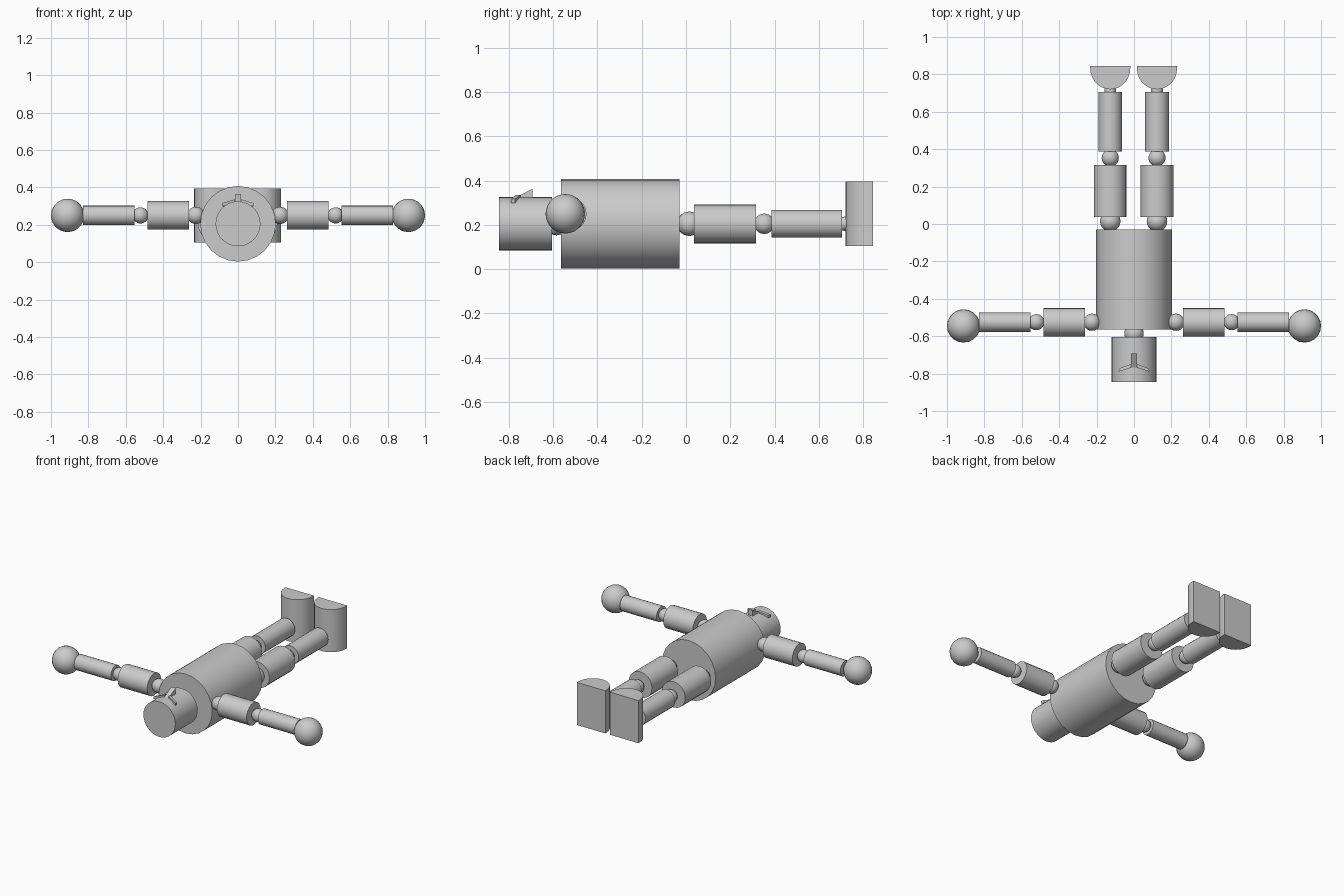
import bpy, bmesh, math
from mathutils import Vector

if "Cube" in bpy.data.objects:
    bpy.data.objects.remove(bpy.data.objects["Cube"])

grey = bpy.data.materials.new("light grey")
grey.diffuse_color = (0.6, 0.6, 0.6, 1)
grey.use_nodes = True
grey.node_tree.nodes["Principled BSDF"].inputs["Base Color"].default_value = grey.diffuse_color


def finish(name, bm, smooth=True):
    bmesh.ops.recalc_face_normals(bm, faces=bm.faces)
    me = bpy.data.meshes.new(name)
    bm.to_mesh(me)
    bm.free()
    me.materials.append(grey)
    ob = bpy.data.objects.new(name, me)
    bpy.context.collection.objects.link(ob)
    if smooth:
        bpy.ops.object.select_all(action='DESELECT')
        ob.select_set(True)
        bpy.context.view_layer.objects.active = ob
        bpy.ops.object.shade_smooth_by_angle(angle=math.radians(35))
    return ob


def tube(name, a, b, r, sides=20):
    """Capped cylinder between two points."""
    a, b = Vector(a), Vector(b)
    bm = bmesh.new()
    bmesh.ops.create_cone(bm, cap_ends=True, segments=sides, radius1=r,
                          radius2=r, depth=(b - a).length)
    rot = (b - a).to_track_quat('Z', 'Y').to_matrix()
    bmesh.ops.rotate(bm, verts=bm.verts, matrix=rot)
    bmesh.ops.translate(bm, verts=bm.verts, vec=(a + b) / 2)
    return finish(name, bm)


def ball(name, c, r):
    bm = bmesh.new()
    bmesh.ops.create_uvsphere(bm, u_segments=20, v_segments=14, radius=r)
    bmesh.ops.translate(bm, verts=bm.verts, vec=c)
    return finish(name, bm)


def prism(name, outline, move, smooth=False):
    """Flat outline swept along a vector."""
    bm = bmesh.new()
    face = bm.faces.new([bm.verts.new(p) for p in outline])
    ext = bmesh.ops.extrude_face_region(bm, geom=[face], use_keep_orig=True)
    top = [v for v in ext["geom"] if isinstance(v, bmesh.types.BMVert)]
    bmesh.ops.translate(bm, verts=top, vec=move)
    return finish(name, bm, smooth)


# Body and head
H = 0.205
tube("torso", (0, -0.565, H), (0, -0.03, H), 0.202, 24)
ball("neck", (0, -0.585, H), 0.052)
tube("head", (0, -0.845, H), (0, -0.605, H), 0.12, 32)

# Nose wedge and the two sloping moustache bars
prism("nose", [(-0.016, -0.775, 0.32), (-0.016, -0.692, 0.364),
               (-0.016, -0.692, 0.315)], (0.032, 0, 0))

for s, side in ((-1, "left"), (1, "right")):
    prism("moustache_" + side,
          [(s * 0.015, -0.768, 0.318), (s * 0.015, -0.748, 0.318),
           (s * 0.078, -0.772, 0.298), (s * 0.084, -0.790, 0.298)],
          (0, 0, 0.018))

    # Arm
    y, z = -0.525, 0.25
    ball("shoulder_" + side, (s * 0.225, y, z), 0.046)
    tube("upper_arm_" + side, (s * 0.263, y, z), (s * 0.485, y, z), 0.076)
    ball("elbow_" + side, (s * 0.522, y, z), 0.043)
    tube("forearm_" + side, (s * 0.553, y, z), (s * 0.83, y, z), 0.052)
    ball("hand_" + side, (s * 0.911, -0.545, z), 0.089)

    # Leg
    x = s * 0.125 - 0.002
    ball("hip_" + side, (x, 0.015, H), 0.055)
    tube("thigh_" + side, (x, 0.037, H), (x, 0.315, H), 0.088)
    ball("knee_" + side, (x, 0.353, H), 0.046)
    tube("shin_" + side, (x, 0.387, H), (x, 0.705, H), 0.063)
    ball("ankle_" + side, (x, 0.715, H), 0.032)

    # Half-round foot with a flat sole
    n = 14
    arc = [(x - 0.107 * math.cos(math.pi * i / n),
            0.832 - 0.112 * math.sin(math.pi * i / n), 0.105)
           for i in range(n + 1)]
    prism("foot_" + side,
          arc + [(x + 0.107, 0.845, 0.105), (x - 0.107, 0.845, 0.105)],
          (0, 0, 0.29), True)
